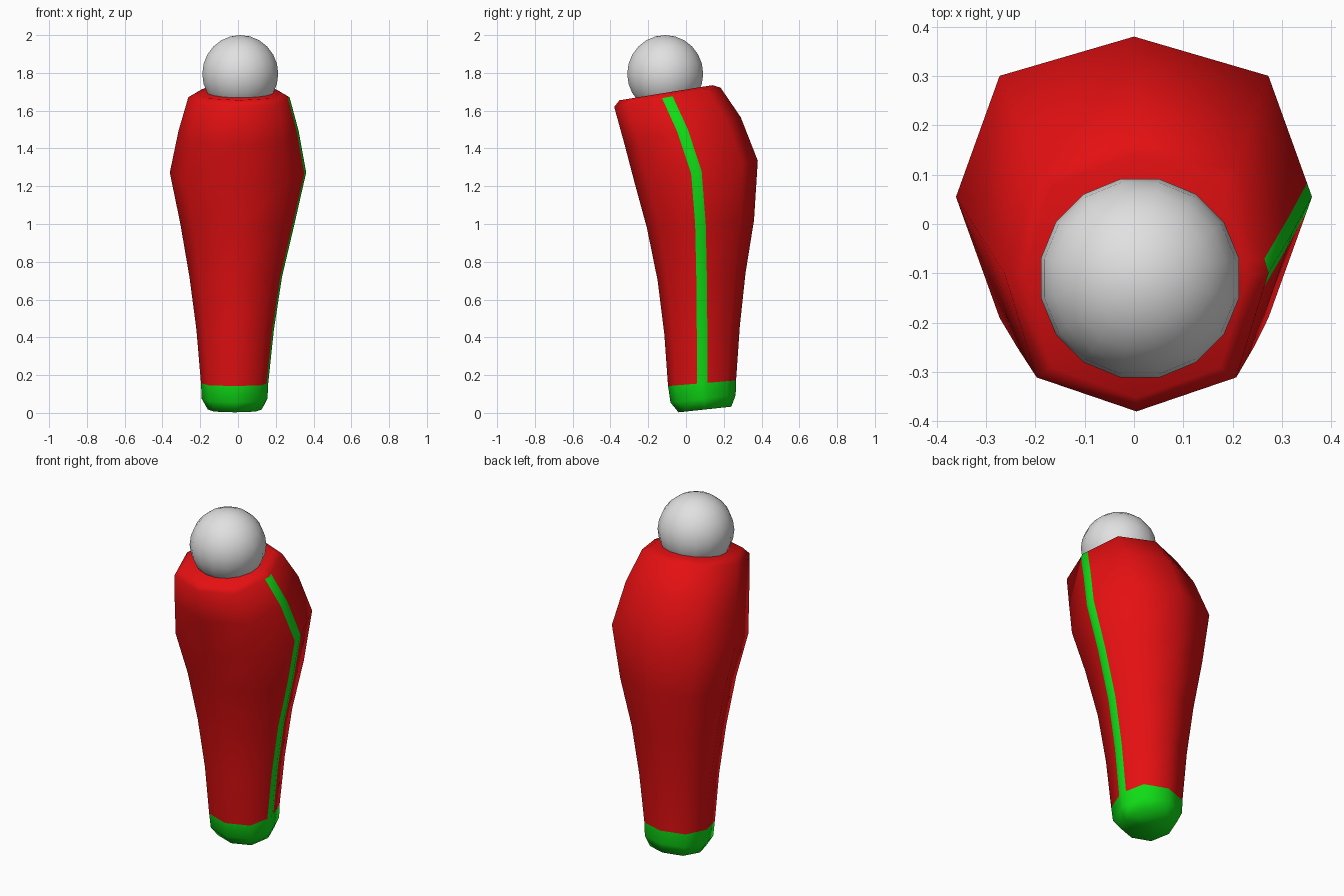
import bpy, bmesh, math

if "Cube" in bpy.data.objects:
    bpy.data.objects.remove(bpy.data.objects["Cube"])


def material(name, rgb):
    m = bpy.data.materials.new(name)
    m.diffuse_color = (*rgb, 1)
    m.use_nodes = True
    m.node_tree.nodes["Principled BSDF"].inputs["Base Color"].default_value = m.diffuse_color
    return m


red = material("red", (0.78, 0.005, 0.006))
green = material("green", (0.005, 0.72, 0.008))
white = material("soft_white", (0.75, 0.75, 0.75))

# Tilted octagon rings, bottom to top:
# centre x, half width, front y, front z, back y, back z
RINGS = [
    (-0.017, 0.143, -0.04, 0.003, 0.24, 0.033),
    (-0.018, 0.174, -0.082, 0.055, 0.263, 0.095),
    (-0.018, 0.178, -0.095, 0.142, 0.265, 0.172),
    (-0.015, 0.205, -0.115, 0.42, 0.285, 0.46),
    (-0.012, 0.245, -0.15, 0.70, 0.315, 0.74),
    (-0.003, 0.302, -0.207, 0.98, 0.36, 1.02),
    (0.0, 0.361, -0.27, 1.21, 0.38, 1.335),
    (0.003, 0.318, -0.325, 1.42, 0.29, 1.565),
    (0.005, 0.268, -0.38, 1.62, 0.183, 1.722),
    (0.005, 0.225, -0.352, 1.655, 0.14, 1.735),
]
CUFF_RING, TOP_RING = 2, 8
DIAG = 0.755          # how far the diagonal corners reach
STRIPE = 0.028        # half width of the side stripe


def ring_points(cx, hw, fy, fz, by, bz):
    cy, hy = (fy + by) / 2, (by - fy) / 2
    t = STRIPE / (DIAG * hy)
    sx = 1 - t * (1 - DIAG)
    # the +x corner gets a neighbour either side, bounding the stripe
    shape = [(sx, -STRIPE / hy), (1, 0), (sx, STRIPE / hy), (DIAG, DIAG), (0, 1),
             (-DIAG, DIAG), (-1, 0), (-DIAG, -DIAG), (0, -1), (DIAG, -DIAG)]
    for u, v in shape:
        yield cx + u * hw, cy + v * hy, (fz + bz) / 2 + v * (bz - fz) / 2


# Sleeve body with green cuff and one green side stripe
bm = bmesh.new()
loops = [[bm.verts.new(p) for p in ring_points(*r)] for r in RINGS]
n = len(loops[0])
for k in range(len(loops) - 1):
    a, b = loops[k], loops[k + 1]
    for i in range(n):
        j = (i + 1) % n
        f = bm.faces.new((a[i], a[j], b[j], b[i]))
        f.material_index = int(k < CUFF_RING or (i < 2 and k < TOP_RING))
bm.faces.new(loops[0][::-1]).material_index = 1
bm.faces.new(loops[-1])
for f in bm.faces:
    f.smooth = True
mesh = bpy.data.meshes.new("sleeve_body")
bm.to_mesh(mesh)
bm.free()
mesh.materials.append(red)
mesh.materials.append(green)
bpy.context.collection.objects.link(bpy.data.objects.new("sleeve_body", mesh))

# Ball joint on top
bpy.ops.mesh.primitive_uv_sphere_add(segments=16, ring_count=12, radius=0.205,
                                     location=(0.012, -0.11, 1.795),
                                     rotation=(0, 0, math.pi / 16))
ball = bpy.context.object
ball.name = "ball_joint"
ball.data.materials.append(white)
bpy.ops.object.shade_smooth()
